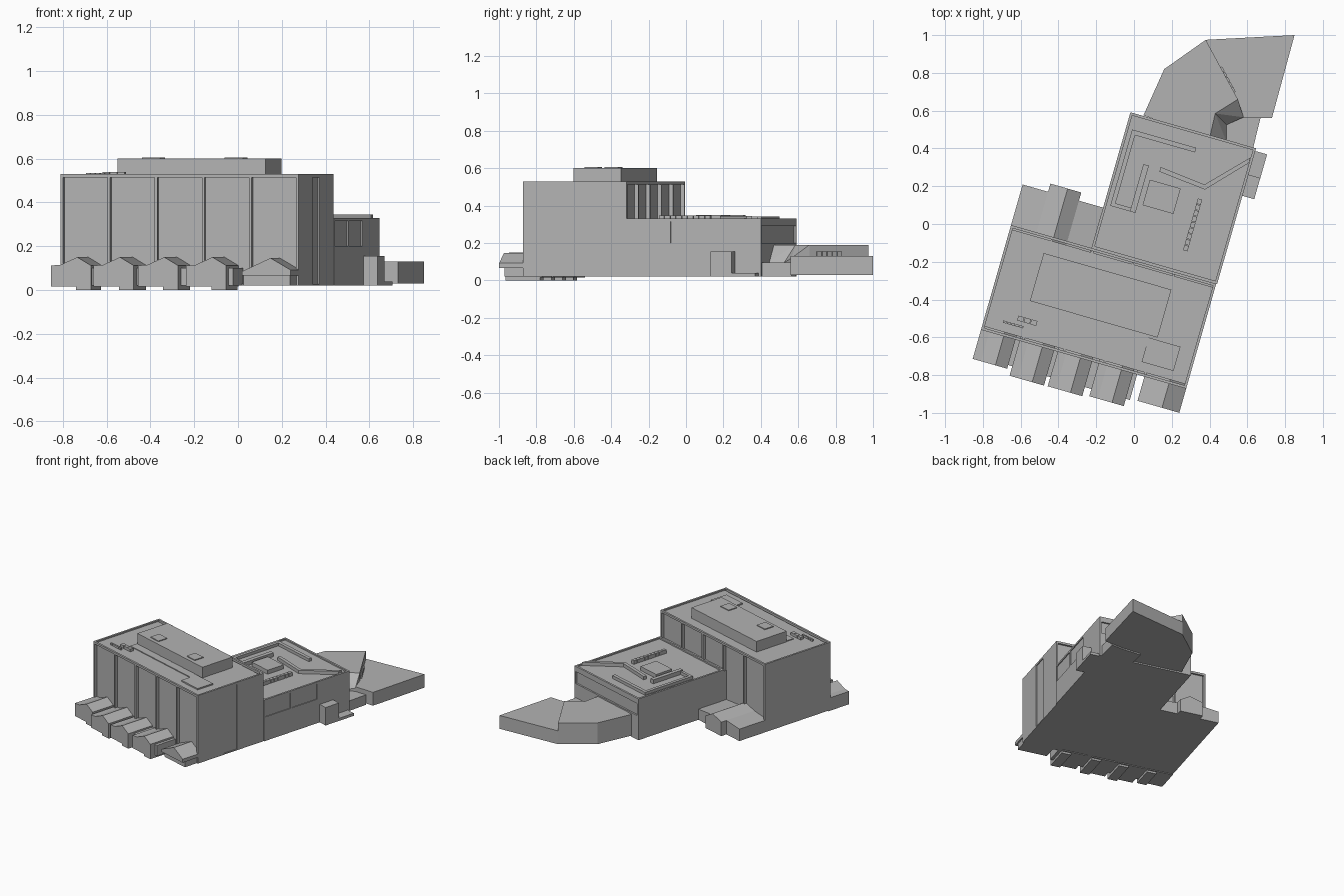
import bpy, bmesh, math
from mathutils import Vector, Matrix

cube = bpy.data.objects.get("Cube")
if cube:
    bpy.data.objects.remove(cube)

grey = bpy.data.materials.new("plain_grey")
grey.use_nodes = True
tone = (0.45, 0.45, 0.45, 1)
grey.diffuse_color = tone
grey.node_tree.nodes["Principled BSDF"].inputs["Base Color"].default_value = tone

# The building stands turned on the site: u runs along the front, v to the back
SITE = Matrix.Translation((-0.81, -0.56, 0)) @ Matrix.Rotation(math.radians(-16), 4, 'Z')


def finish(name, bm, frame):
    bmesh.ops.recalc_face_normals(bm, faces=bm.faces)
    mesh = bpy.data.meshes.new(name)
    bm.to_mesh(mesh)
    bm.free()
    mesh.materials.append(grey)
    ob = bpy.data.objects.new(name, mesh)
    ob.matrix_world = frame
    bpy.context.collection.objects.link(ob)
    return ob


def extrude(name, pts, vec, frame=SITE):
    bm = bmesh.new()
    face = bm.faces.new([bm.verts.new(p) for p in pts])
    ext = bmesh.ops.extrude_face_region(bm, geom=[face], use_keep_orig=True)
    moved = [g for g in ext["geom"] if isinstance(g, bmesh.types.BMVert)]
    bmesh.ops.translate(bm, verts=moved, vec=Vector(vec))
    return finish(name, bm, frame)


def prism(name, outline, z0, z1, frame=SITE):
    return extrude(name, [(x, y, z0) for x, y in outline], (0, 0, z1 - z0), frame)


def box(name, u0, u1, v0, v1, z0, z1):
    return prism(name, [(u0, v0), (u1, v0), (u1, v1), (u0, v1)], z0, z1)


def profile(name, pts, v0, v1):
    return extrude(name, [(u, v0, z) for u, z in pts], (0, v1 - v0, 0))


def rim(name, u0, u1, v0, v1, z0, z1, w=0.014):
    box(name + "_front", u0, u1, v0, v0 + w, z0, z1)
    box(name + "_back", u0, u1, v1 - w, v1, z0, z1)
    box(name + "_west", u0, u0 + w, v0 + w, v1 - w, z0, z1)
    box(name + "_east", u1 - w, u1, v0 + w, v1 - w, z0, z1)


# Tall hall with fins between its front and back panels
W, D, H, FLOOR = 1.13, 0.577, 0.53, 0.02
FIN = 0.022
box("hall_core", 0, W - 0.006, FIN, D - FIN, FLOOR, H - 0.01)
rim("hall_parapet", 0, W, 0, D, H - 0.016, H)
for i in range(6):
    u = i * (W - 0.012) / 5
    box("front_fin", u, u + 0.012, 0, FIN, FLOOR, H - 0.016)
    box("back_fin", u, u + 0.012, D - FIN, D, FLOOR, H - 0.016)
box("hall_plinth", 0, W, 0, D, FLOOR, FLOOR + 0.008)
for v0, v1 in ((0, 0.23), (0.345, D)):
    box("east_wall_plate", W - 0.006, W, v0, v1, FLOOR, H - 0.016)

# Things on the hall roof
box("penthouse", 0.207, 0.91, 0.218, 0.482, H - 0.012, 0.6)
for u in (0.36, 0.752):
    box("roof_hatch", u - 0.043, u + 0.043, 0.245, 0.32, 0.6, 0.606)
box("roof_walkway", 0.21, 0.864, 0.155, 0.212, H - 0.012, H - 0.004)
box("roof_pad", 0.864, 1.04, 0.071, 0.205, H - 0.012, H)
for i in range(3):
    box("roof_vent", 0.17 + 0.036 * i, 0.203 + 0.036 * i, 0.1, 0.127, H - 0.012, 0.54)
for i in range(5):
    box("small_vent", 0.1 + 0.023 * i, 0.12 + 0.023 * i, 0.068, 0.08, H - 0.012, 0.535)

# Lower wing behind, with shallow window recesses
A, B, N, T = 0.443, 1.135, 1.325, 0.33
box("wing_core", A, B - 0.006, D - 0.03, N - 0.012, FLOOR, T - 0.01)
rim("wing_parapet", A, B, D, N, T - 0.014, T)
box("wing_east_base", B - 0.006, B, D, N, FLOOR, 0.2)
for v0, v1 in ((D, 0.59), (0.81, 0.822), (1.04, N)):
    box("wing_east_pier", B - 0.006, B, v0, v1, 0.2, T - 0.014)
box("wing_back_base", A, B, N - 0.012, N, FLOOR, 0.2)
box("wing_back_lintel", A, B, N - 0.012, N, 0.29, T - 0.014)
for u in (A, B - 0.014):
    box("wing_back_pier", u, u + 0.014, N - 0.012, N, 0.2, 0.29)

# Ducts and plant on the wing roof
R = T - 0.012
box("duct_back", 0.477, 0.83, 1.215, 1.24, R, 0.342)
box("duct_west", 0.477, 0.5, 0.82, 1.215, R, 0.342)
box("duct_front", 0.5, 0.585, 0.82, 0.84, R, 0.342)
box("duct_inner", 0.585, 0.615, 0.82, 1.08, R, 0.35)
box("plant_box", 0.64, 0.81, 0.87, 1.01, R, 0.35)
prism("bent_duct", [(0.677, 1.065), (0.935, 1.04), (1.12, 1.24), (1.12, 1.27),
                    (0.925, 1.065), (0.677, 1.09)], R, 0.345)
for i in range(9):
    v = 0.7 + i * 0.032
    box("roof_unit", 0.912, 0.936, v, v + 0.029, R, 0.347)

# Porch on the east side
box("side_porch", B, 1.2, 1.063, 1.18, FLOOR, 0.155)
box("side_step", B, 1.2, 1.18, 1.31, FLOOR, 0.04)

# Gabled bays along the front
box("bay_link", 0, 0.86, -0.14, FIN, FLOOR, 0.1)
for start, reach in ((0, -0.16), (0.212, -0.192), (0.422, -0.19), (0.648, -0.18)):
    gable = [(0, 0.015), (0.19, 0.015), (0.19, 0.112), (0.125, 0.15),
             (0.045, 0.115), (0, 0.112)]
    profile("front_bay", [(start + u, z) for u, z in gable], reach, FIN)
    box("bay_footing", start + 0.12, start + 0.19, reach, 0.01, 0, 0.02)

# Entrance with an overhanging gabled roof
box("entrance_base", 0.9, 1.12, -0.105, FIN, FLOOR, 0.07)
profile("entrance_roof", [(0.9, 0.066), (W, 0.066), (W, 0.092), (1.035, 0.146),
                          (0.9, 0.085)], -0.133, FIN)

# Low annexe in the back corner
profile("annexe", [(0, FLOOR), (A, FLOOR), (A, 0.1), (0.31, 0.11), (0.14, 0.125),
                   (0, 0.11)], D - FIN, 0.8)
profile("annexe_gable", [(0.14, FLOOR), (0.31, FLOOR), (0.31, 0.112), (0.235, 0.155),
                         (0.14, 0.125)], D - FIN, 0.845)

# Angular pavilion at the far end, set out on the site axes
HERE = Matrix.Identity(4)
P, Q, S = (0.38, 0.975), (0.55, 0.66), (0.58, 0.565)
prism("pavilion_west", [(0.05, 0.575), (0.16, 0.82), P, Q, (0.43, 0.585), (0.4, 0.455)],
      0.03, 0.19, HERE)
prism("pavilion_east", [P, (0.85, 1.0), (0.73, 0.56), S, Q], 0.03, 0.13, HERE)
prism("pavilion_link", [(0.4, 0.455), (0.63, 0.4), (0.67, 0.563), S, (0.43, 0.585)],
      0.02, 0.095, HERE)

# Sloping roof faces between the pavilion and the link
bm = bmesh.new()
top = [(*Q, 0.19), (0.43, 0.585, 0.19), (0.4, 0.455, 0.19)]
low = [(*S, 0.12), (0.49, 0.525, 0.095), (0.49, 0.435, 0.095)]
base = [(x, y, 0.03) for x, y, z in top + low]
bmesh.ops.convex_hull(bm, input=[bm.verts.new(p) for p in (top[0], top[1], low[0], low[1],
                                                          base[0], base[1], base[3], base[4])])
finish("pavilion_ramp", bm, HERE)
bm = bmesh.new()
bmesh.ops.convex_hull(bm, input=[bm.verts.new(p) for p in (top[1], top[2], low[1], low[2],
                                                          base[1], base[2], base[4], base[5])])
finish("pavilion_valley", bm, HERE)

# Small windows along the pavilion step
along = (Vector(Q) - Vector(P)).normalized()
out = Vector((-along.y, along.x))
for i in range(5):
    a = Vector(P) + along * (0.165 + 0.031 * i)
    b = a + along * 0.027
    prism("step_window", [a, b, b + out * 0.009, a + out * 0.009], 0.128, 0.155, HERE)
